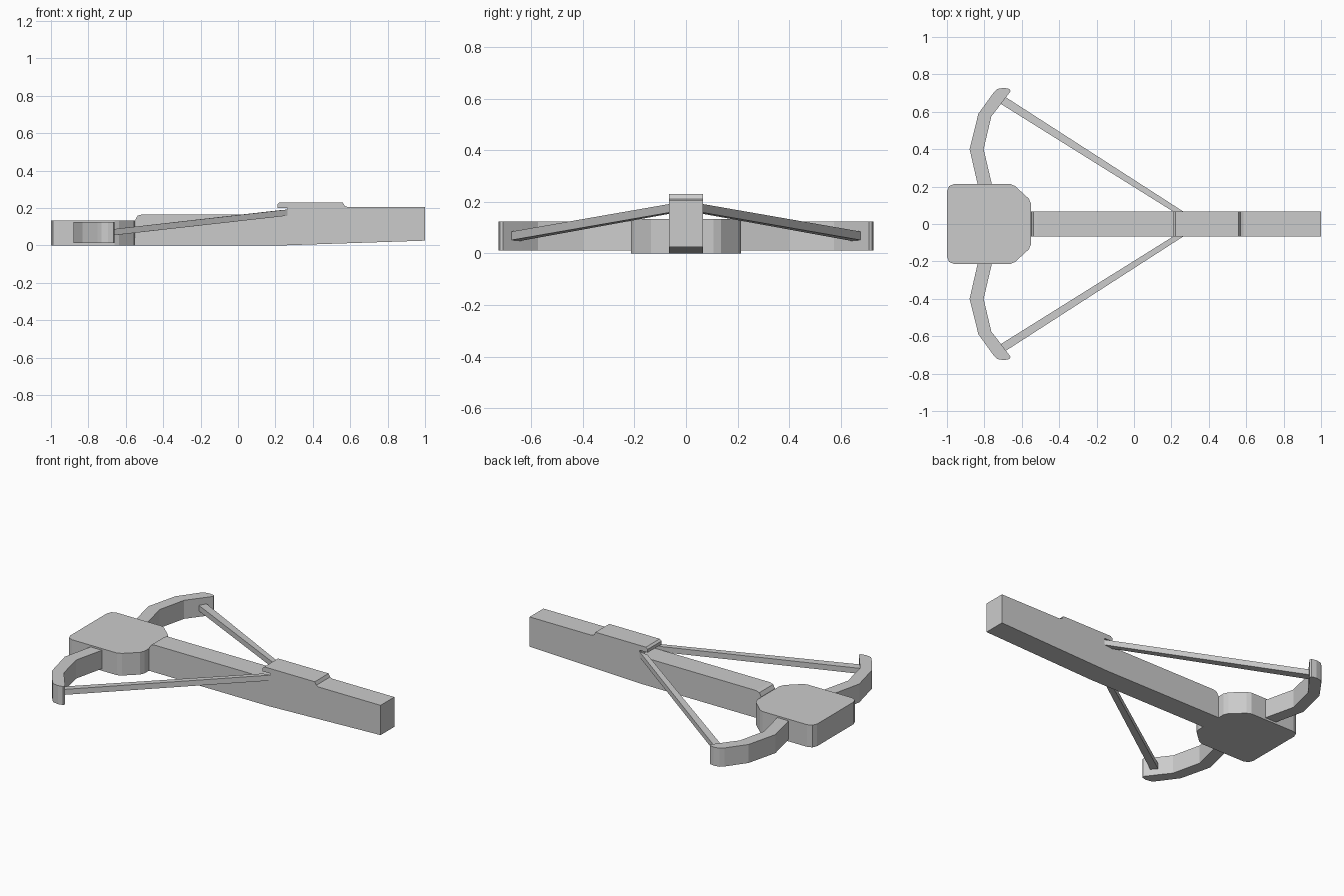
import bpy
from mathutils import Vector

if "Cube" in bpy.data.objects:
    bpy.data.objects.remove(bpy.data.objects["Cube"])


def make_object(name, verts, faces):
    mesh = bpy.data.meshes.new(name)
    mesh.from_pydata(verts, [], faces)
    mesh.update()
    obj = bpy.data.objects.new(name, mesh)
    bpy.context.collection.objects.link(obj)
    # consistent outward normals
    bpy.context.view_layer.objects.active = obj
    obj.select_set(True)
    bpy.ops.object.mode_set(mode='EDIT')
    bpy.ops.mesh.select_all(action='SELECT')
    bpy.ops.mesh.normals_make_consistent(inside=False)
    bpy.ops.object.mode_set(mode='OBJECT')
    obj.select_set(False)
    return obj


def loft(name, a, b):
    """Closed solid between two matching outlines."""
    n = len(a)
    sides = [(i, (i + 1) % n, n + (i + 1) % n, n + i) for i in range(n)]
    return make_object(name, a + b, [tuple(range(n)), tuple(range(n, 2 * n))] + sides)


def slab(name, outline, z0, z1):
    return loft(name, [(x, y, z0) for x, y in outline], [(x, y, z1) for x, y in outline])


# stock: side profile with string slot and raised latch
stock_profile = [(-0.55, 0), (0.25, 0), (1, 0.025), (1, 0.205), (0.585, 0.205),
                 (0.57, 0.211), (0.56, 0.23), (0.222, 0.23), (0.21, 0.22),
                 (0.21, 0.2), (0.265, 0.2), (0.265, 0.165), (-0.515, 0.165),
                 (-0.537, 0.158), (-0.548, 0.138)]
HALF = 0.066
loft("stock", [(x, -HALF, z) for x, z in stock_profile],
     [(x, HALF, z) for x, z in stock_profile])

# head: block with rounded back corners and chamfered front corners
half_head = [(-1, 0.175), (-0.988, 0.203), (-0.96, 0.214), (-0.66, 0.214),
             (-0.635, 0.202), (-0.562, 0.135), (-0.55, 0.107)]
slab("head", half_head + [(x, -y) for x, y in reversed(half_head)], 0, 0.134)

# bow limb outline with hooked tip
limb = [(-0.833, 0.2), (-0.879, 0.4), (-0.832, 0.59), (-0.75, 0.703),
        (-0.73, 0.722), (-0.695, 0.728), (-0.665, 0.722), (-0.66, 0.71),
        (-0.715, 0.637), (-0.763, 0.575), (-0.804, 0.4), (-0.757, 0.2)]

for side, label in ((1, "left"), (-1, "right")):
    slab(label + "_limb", [(x, side * y) for x, y in limb], 0.012, 0.124)

    # string: slanted bar from limb tip to the slot under the latch
    start = [(-0.72, 0.647, 0.064), (-0.695, 0.684, 0.067)]
    end = [(0.212, 0.065, 0.17), (0.266, 0.065, 0.175)]

    def section(pair):
        (p, q), h = [Vector((x, side * y, z)) for x, y, z in pair], Vector((0, 0, 0.0165))
        return [tuple(v) for v in (p - h, q - h, q + h, p + h)]
    loft(label + "_string", section(start), section(end))
